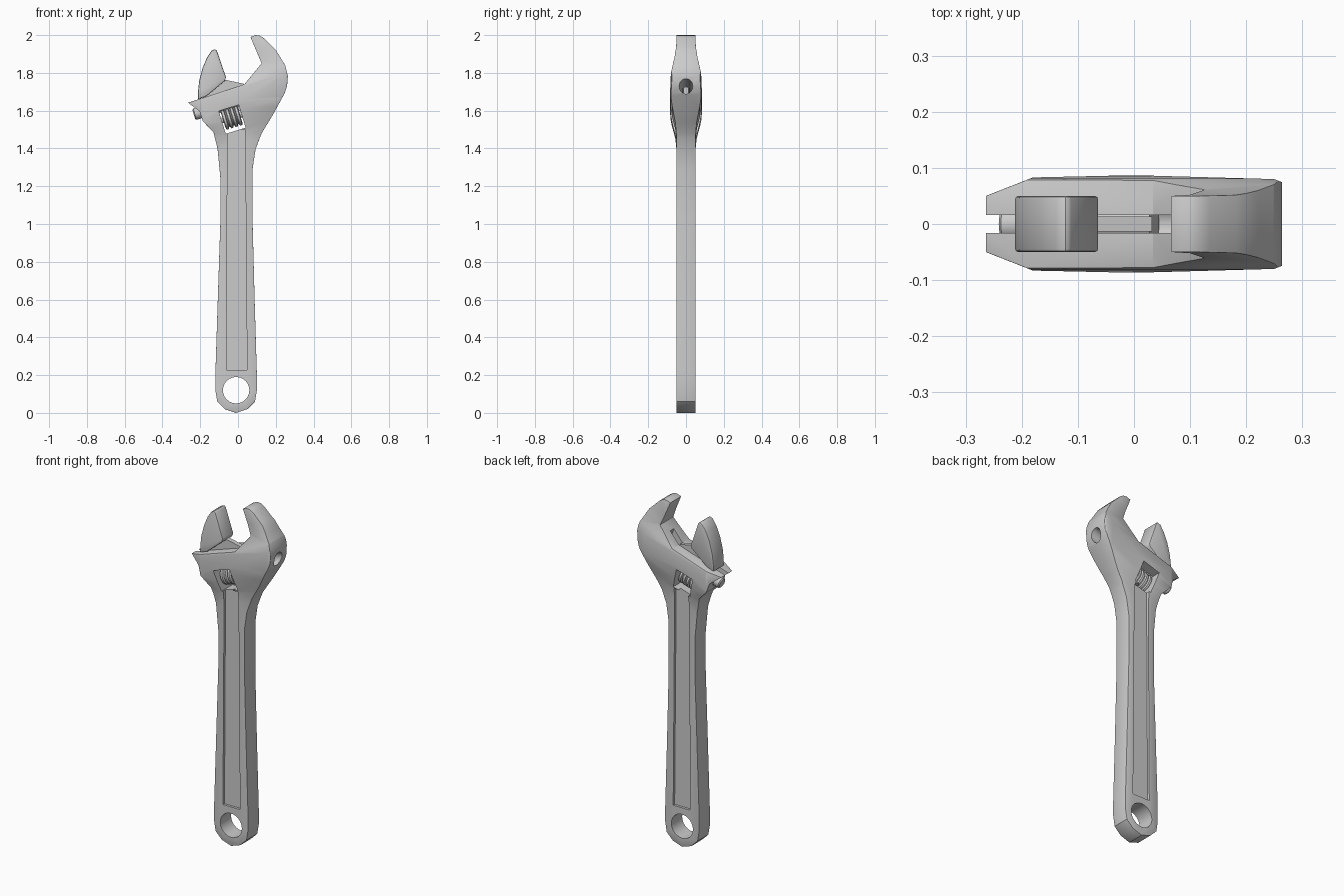
import bpy, bmesh, math
from mathutils import Matrix, Vector

if "Cube" in bpy.data.objects:
    bpy.data.objects.remove(bpy.data.objects["Cube"])

TILT = math.radians(17)
ROT = Matrix.Rotation(-TILT, 4, 'Y')   # local (u, y, v) -> world, jaw slide axis along u


def make(name, bm, mat=None):
    bmesh.ops.recalc_face_normals(bm, faces=bm.faces)
    if mat:
        bm.transform(mat)
    me = bpy.data.meshes.new(name)
    bm.to_mesh(me)
    bm.free()
    ob = bpy.data.objects.new(name, me)
    bpy.context.collection.objects.link(ob)
    return ob


def prism(name, pts, axis, lo, hi, mat=None):
    """Extrude a 2D profile along the given axis: y takes (x,z), x takes (y,z), z takes (x,y)."""
    put = {'y': lambda p, d: (p[0], d, p[1]),
           'x': lambda p, d: (d, p[0], p[1]),
           'z': lambda p, d: (p[0], p[1], d)}[axis]
    bm = bmesh.new()
    face = bm.faces.new([bm.verts.new(put(p, lo)) for p in pts])
    ext = bmesh.ops.extrude_face_region(bm, geom=[face])
    step = Vector(put((0, 0), hi - lo))
    bmesh.ops.translate(bm, vec=step, verts=[v for v in ext['geom'] if isinstance(v, bmesh.types.BMVert)])
    return make(name, bm, mat)


def lathe(name, profile, center, seg, mat):
    """Revolve (along, radius) pairs about the x direction at height center."""
    bm = bmesh.new()
    rings = [[bm.verts.new((u, r * math.cos(2 * math.pi * i / seg), center + r * math.sin(2 * math.pi * i / seg)))
              for i in range(seg)] for u, r in profile]
    for a, b in zip(rings, rings[1:]):
        for i in range(seg):
            j = (i + 1) % seg
            bm.faces.new((a[i], a[j], b[j], b[i]))
    bm.faces.new(rings[0])
    bm.faces.new(rings[-1])
    return make(name, bm, mat)


def apply(ob, kind, **kw):
    m = ob.modifiers.new("m", kind)
    for k, v in kw.items():
        setattr(m, k, v)
    bpy.context.view_layer.objects.active = ob
    bpy.ops.object.modifier_apply(modifier=m.name)


def boolean(ob, tool, op='DIFFERENCE'):
    apply(ob, 'BOOLEAN', object=tool, operation=op, solver='EXACT')
    bpy.data.objects.remove(tool)


def bevel(ob, width, seg=2, angle=40):
    apply(ob, 'BEVEL', width=width, segments=seg, limit_method='ANGLE', angle_limit=math.radians(angle))


def smooth(ob, angle=32):
    bpy.ops.object.select_all(action='DESELECT')
    ob.select_set(True)
    bpy.context.view_layer.objects.active = ob
    bpy.ops.object.shade_smooth_by_angle(angle=math.radians(angle))


def mirrored(half):
    return half + [(a, -b) for a, b in reversed(half)]


# Handle, head and fixed jaw: front silhouette
body = prism("wrench_body", [
    (-0.01, 0), (0.05, 0.02), (0.09, 0.06), (0.1, 0.12), (0.1, 0.2), (0.088, 0.6), (0.077, 1.02), (0.077, 1.29),
    (0.093, 1.396), (0.125, 1.48), (0.183, 1.575), (0.246, 1.69), (0.26, 1.73), (0.264, 1.785), (0.25, 1.84),
    (0.2, 1.922), (0.135, 1.985), (0.115, 1.997), (0.093, 2.0), (0.066, 1.99), (0.125, 1.85), (0.034, 1.74),
    (-0.264, 1.642), (-0.204, 1.597), (-0.187, 1.545), (-0.13, 1.486), (-0.108, 1.396), (-0.093, 1.24),
    (-0.093, 1.02), (-0.107, 0.6), (-0.12, 0.2), (-0.12, 0.12), (-0.11, 0.06), (-0.07, 0.02)],
    'y', -0.12, 0.12)
# Thickness seen from the side, then from above
side = [(-0.3, .05), (1.36, .05), (1.42, .056), (1.49, .073), (1.535, .081), (1.577, .086), (1.64, .081),
        (1.69, .07), (1.74, .06), (1.80, .052), (2.1, .045)]
boolean(body, prism("side_tool", [(y, v) for v, y in mirrored(side)], 'x', -1, 1.5, ROT), 'INTERSECT')
above = [(-0.3, .036), (-0.18, .083), (0, .087), (0.25, .08), (0.3, .06)]
boolean(body, prism("top_tool", mirrored(above), 'z', -1, 3), 'INTERSECT')
bevel(body, 0.01)

# Hanging hole, handle recesses, worm window, jaw slot and rod channel
hole = [(-0.01 + 0.07 * math.cos(i * math.pi / 12), 0.12 + 0.07 * math.sin(i * math.pi / 12)) for i in range(24)]
boolean(body, prism("hole_tool", hole, 'y', -0.2, 0.2))
for s in (-1, 1):
    boolean(body, prism("recess_tool", [(-0.062, 0.228), (0.048, 0.228), (0.038, 1.5), (-0.055, 1.5)],
                        'y', *sorted((s * 0.036, s * 0.2))))
boolean(body, prism("window_tool", [(0.37, 1.432), (0.48, 1.432), (0.48, 1.558), (0.37, 1.558)], 'y', -0.2, 0.2, ROT))
boolean(body, prism("slot_tool", [(0.1, 1.57), (0.615, 1.57), (0.615, 1.74), (0.1, 1.74)], 'y', -0.016, 0.016, ROT))
boolean(body, lathe("channel_tool", [(0.1, 0.036), (0.9, 0.036)], 1.579, 20, ROT))
smooth(body)

# Sliding jaw
jaw = prism("sliding_jaw", [
    (-0.122, 1.926), (-0.112, 1.918), (-0.063, 1.775), (-0.07, 1.758), (-0.165, 1.678), (-0.212, 1.66),
    (-0.212, 1.7), (-0.205, 1.76), (-0.188, 1.825), (-0.165, 1.88), (-0.14, 1.917)], 'y', -0.05, 0.05)
bevel(jaw, 0.006)
smooth(jaw)

# Thin web joining the jaw to its rod
web = prism("jaw_web", [(-0.075, 1.765), (0.032, 1.742), (0.032, 1.6), (-0.19, 1.58), (-0.19, 1.68)],
            'y', -0.0135, 0.0135)
smooth(web)

# Rod that slides in the channel
rod = lathe("jaw_rod", [(0.238, 0.024), (0.244, 0.031), (0.52, 0.031)], 1.579, 20, ROT)
smooth(rod)

# Ribbed adjusting worm on its pin
ribs = []
for i in range(4):
    u = 0.378 + i * 0.0245
    ribs += [(u, 0.043), (u + 0.004, 0.054), (u + 0.016, 0.054), (u + 0.02, 0.043)]
smooth(lathe("adjusting_worm", ribs, 1.505, 28, ROT), 40)
smooth(lathe("worm_pin", [(0.36, 0.015), (0.49, 0.015)], 1.505, 16, ROT))
